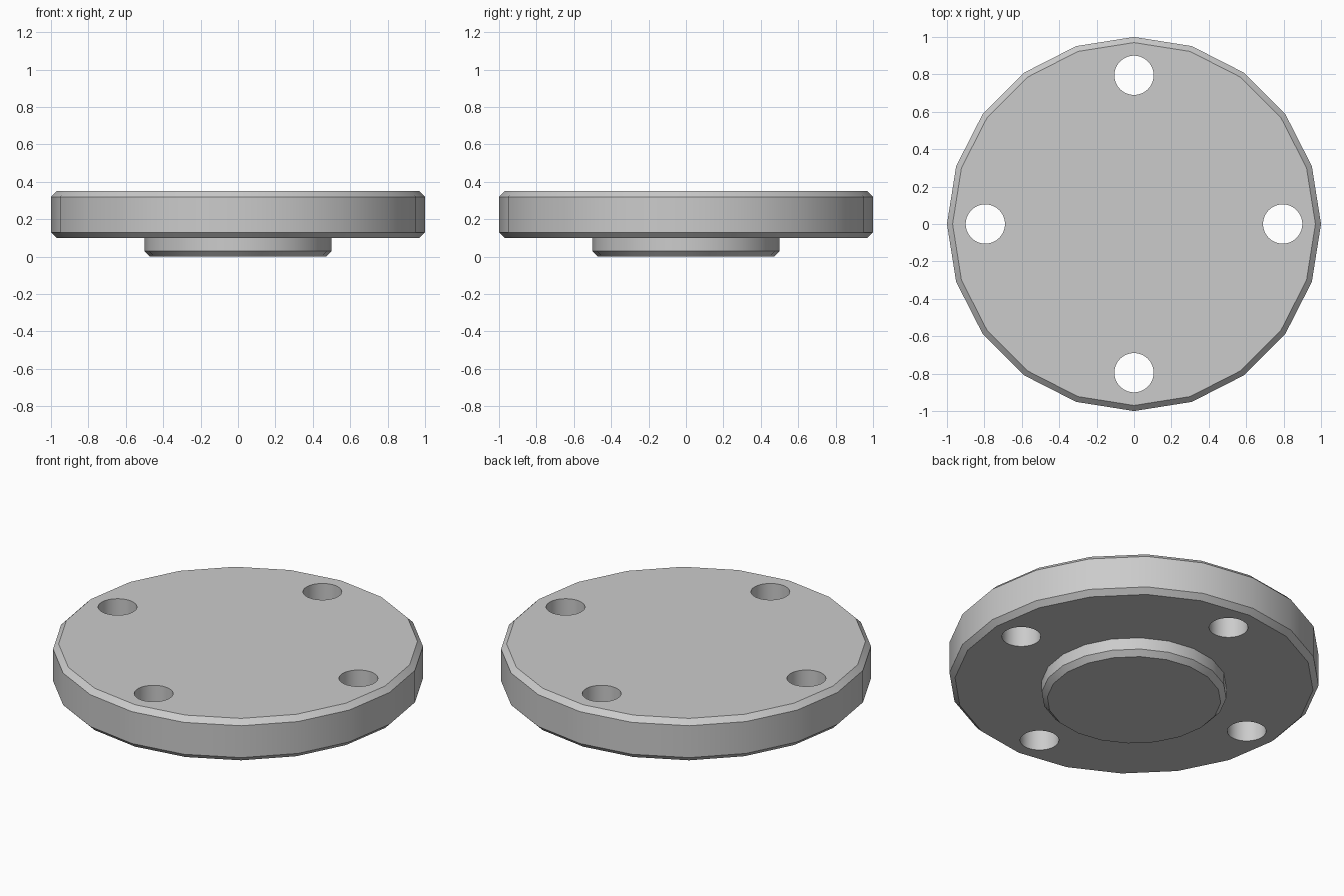
import bpy
import bmesh
from math import cos, sin, pi, radians
from mathutils import Matrix, Vector

cube = bpy.data.objects.get("Cube")
if cube:
    bpy.data.objects.remove(cube, do_unlink=True)

SIDES = 20
CHAMFER = 0.03
HOLE_RADIUS = 0.105
HOLE_OFFSET = 0.795

grey = bpy.data.materials.new("light_grey")
grey.use_nodes = True
colour = (0.6, 0.6, 0.6, 1)
grey.diffuse_color = colour
grey.node_tree.nodes["Principled BSDF"].inputs["Base Color"].default_value = colour


def make_object(name, bm):
    bmesh.ops.recalc_face_normals(bm, faces=bm.faces)
    mesh = bpy.data.meshes.new(name)
    bm.to_mesh(mesh)
    bm.free()
    mesh.materials.append(grey)
    obj = bpy.data.objects.new(name, mesh)
    bpy.context.collection.objects.link(obj)
    return obj


# Flange: chamfered plate with a smaller chamfered boss beneath it
profile = [
    (0.5 - CHAMFER, 0), (0.5, CHAMFER), (0.5, 0.1),
    (1 - CHAMFER, 0.1), (1, 0.1 + CHAMFER),
    (1, 0.35 - CHAMFER), (1 - CHAMFER, 0.35),
]
bm = bmesh.new()
rings = []
for radius, z in profile:
    angles = [2 * pi * i / SIDES for i in range(SIDES)]
    rings.append([bm.verts.new((radius * cos(a), radius * sin(a), z)) for a in angles])
for low, high in zip(rings, rings[1:]):
    for i in range(SIDES):
        j = (i + 1) % SIDES
        bm.faces.new((low[i], low[j], high[j], high[i]))
bm.faces.new(rings[0][::-1])
bm.faces.new(rings[-1])
flange = make_object("flange_plate", bm)

# Four round bolt holes
bm = bmesh.new()
for k in range(4):
    a = k * pi / 2
    place = Vector((HOLE_OFFSET * cos(a), HOLE_OFFSET * sin(a), 0.2))
    bmesh.ops.create_cone(bm, cap_ends=True, segments=48, radius1=HOLE_RADIUS,
                          radius2=HOLE_RADIUS, depth=1, matrix=Matrix.Translation(place))
cutter = make_object("bolt_hole_cutter", bm)
cutter.hide_render = True

cut = flange.modifiers.new("bolt_holes", "BOOLEAN")
cut.operation = "DIFFERENCE"
cut.solver = "EXACT"
cut.object = cutter
bpy.ops.object.select_all(action="DESELECT")
flange.select_set(True)
bpy.context.view_layer.objects.active = flange
bpy.ops.object.modifier_apply(modifier=cut.name)
bpy.data.objects.remove(cutter, do_unlink=True)

# Smooth round walls, sharp chamfer edges
bpy.ops.object.shade_smooth_by_angle(angle=radians(30))
